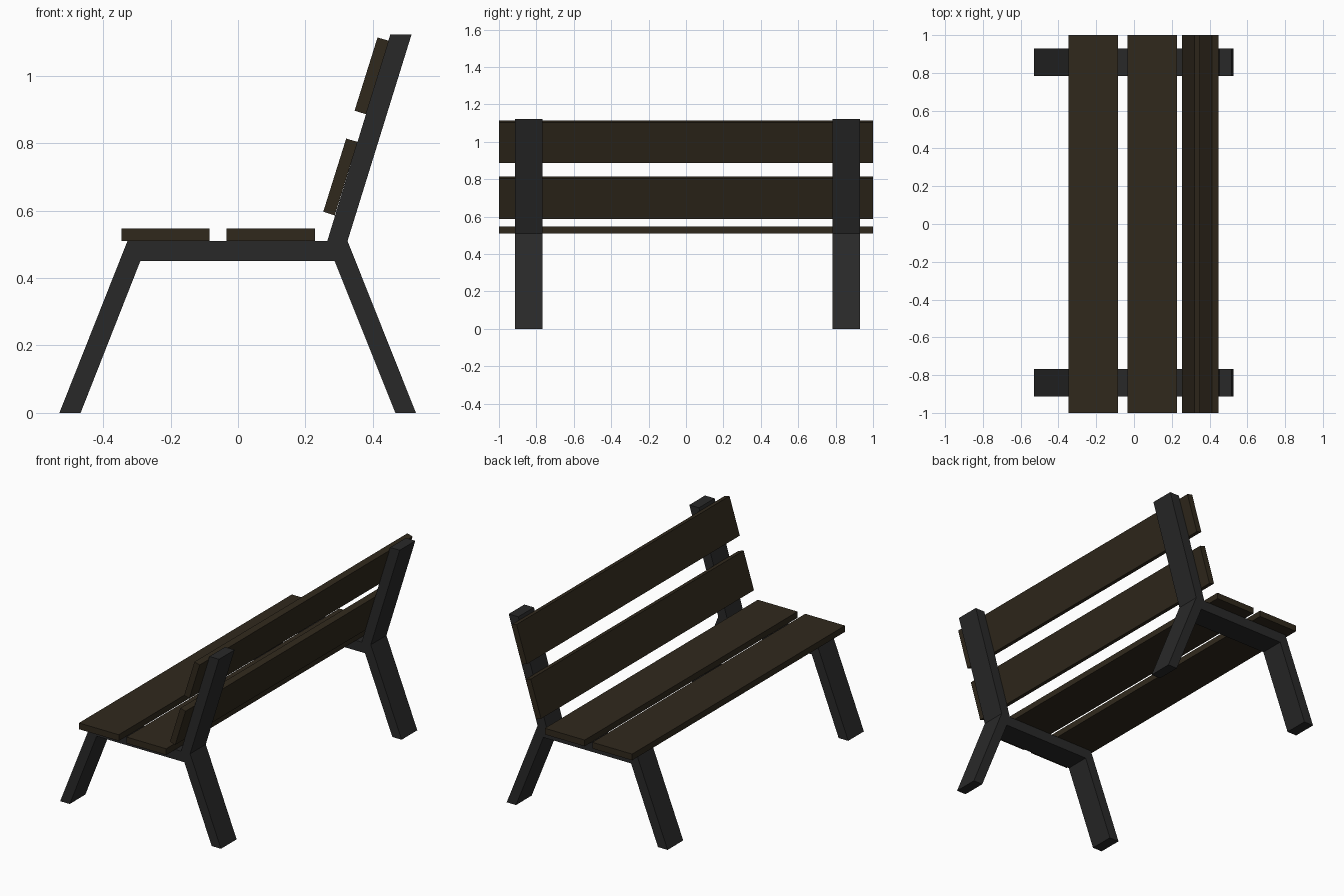
import bpy, bmesh

if "Cube" in bpy.data.objects:
    bpy.data.objects.remove(bpy.data.objects["Cube"])


def material(name, color):
    m = bpy.data.materials.new(name)
    m.diffuse_color = (*color, 1)
    m.use_nodes = True
    m.node_tree.nodes["Principled BSDF"].inputs["Base Color"].default_value = m.diffuse_color
    return m


wood = material("dark_wood", (0.030, 0.022, 0.012))
metal = material("dark_metal", (0.022, 0.022, 0.022))


def prism(name, profile, y0, y1, mat):
    """Extrude an x-z outline from y0 to y1."""
    bm = bmesh.new()
    face = bm.faces.new([bm.verts.new((x, y0, z)) for x, z in profile])
    ext = bmesh.ops.extrude_face_region(bm, geom=[face])
    verts = [g for g in ext["geom"] if isinstance(g, bmesh.types.BMVert)]
    bmesh.ops.translate(bm, verts=verts, vec=(0, y1 - y0, 0))
    bmesh.ops.recalc_face_normals(bm, faces=bm.faces)
    me = bpy.data.meshes.new(name)
    bm.to_mesh(me)
    bm.free()
    me.materials.append(mat)
    ob = bpy.data.objects.new(name, me)
    bpy.context.collection.objects.link(ob)
    return ob


# Side frames: front leg, seat rail, rear leg and back post in one outline
frame = [(-0.53, 0), (-0.467, 0), (-0.29, 0.45), (0.287, 0.45),
         (0.467, 0), (0.528, 0), (0.325, 0.51), (0.515, 1.123),
         (0.452, 1.123), (0.265, 0.51), (-0.328, 0.51)]
prism("side_frame_near", frame, -0.914, -0.767, metal)
prism("side_frame_far", frame, 0.783, 0.93, metal)

# Seat planks
for name, x in (("seat_plank_front", -0.346), ("seat_plank_rear", -0.034)):
    prism(name, [(x, 0.51), (x + 0.262, 0.51), (x + 0.262, 0.547), (x, 0.547)],
          -1, 1, wood)

# Backrest planks, leaning along the posts
plank = [(0.321, 0.814), (0.355, 0.804), (0.287, 0.586), (0.253, 0.597)]
for name, dx, dz in (("back_plank_lower", 0, 0), ("back_plank_upper", 0.093, 0.3)):
    prism(name, [(x + dx, z + dz) for x, z in plank], -1, 1, wood)
